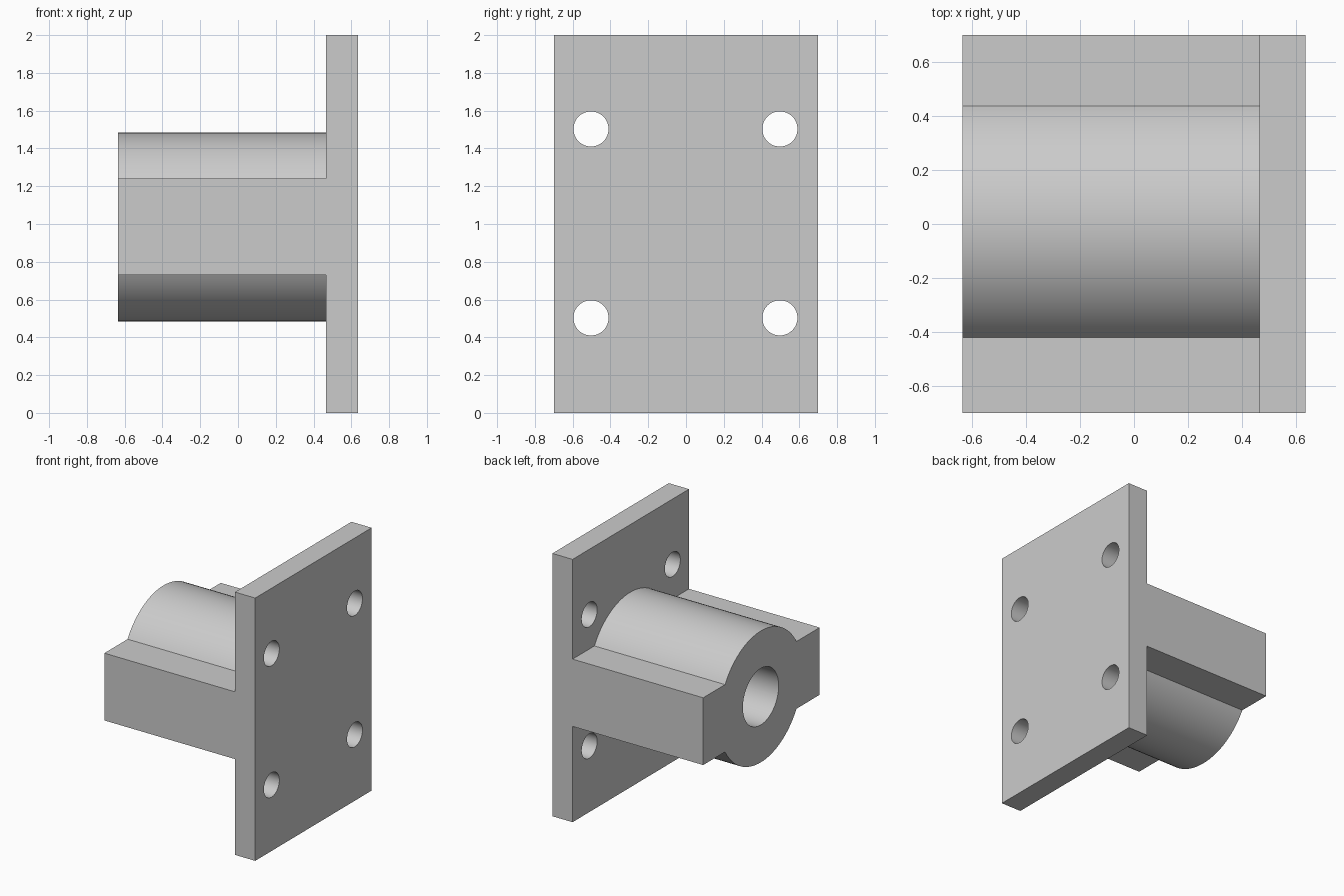
import bpy
import math

if "Cube" in bpy.data.objects:
    bpy.data.objects.remove(bpy.data.objects["Cube"], do_unlink=True)

X_END, X_FACE, X_BACK = -0.635, 0.465, 0.635   # boss end, plate face, plate back
HUB_Y, HUB_Z = 0.008, 0.985                    # axis of the boss
OVERLAP = 0.05

grey = bpy.data.materials.new("machined grey")
grey.use_nodes = True
colour = (0.6, 0.6, 0.6, 1)
grey.diffuse_color = colour
grey.node_tree.nodes["Principled BSDF"].inputs["Base Color"].default_value = colour


def finish(name):
    ob = bpy.context.object
    ob.name = name
    bpy.ops.object.transform_apply(location=True, rotation=True, scale=True)
    ob.data.materials.append(grey)
    return ob


def box(name, x0, x1, y0, y1, z0, z1):
    bpy.ops.mesh.primitive_cube_add(
        size=1, location=((x0 + x1) / 2, (y0 + y1) / 2, (z0 + z1) / 2))
    bpy.context.object.scale = (x1 - x0, y1 - y0, z1 - z0)
    return finish(name)


def rod(name, radius, x0, x1, y, z, sides=96):
    bpy.ops.mesh.primitive_cylinder_add(
        vertices=sides, radius=radius, depth=x1 - x0,
        location=((x0 + x1) / 2, y, z), rotation=(0, math.pi / 2, 0))
    return finish(name)


def combine(target, tool, operation):
    mod = target.modifiers.new(operation.title(), 'BOOLEAN')
    mod.operation, mod.solver, mod.object = operation, 'EXACT', tool
    bpy.context.view_layer.objects.active = target
    bpy.ops.object.modifier_apply(modifier=mod.name)
    bpy.data.objects.remove(tool, do_unlink=True)


# Flange plate with the wide block and round hub growing from its face
bracket = box("flanged_bearing_bracket", X_FACE, X_BACK, -0.7, 0.7, 0, 2)
block = box("side_block", X_END, X_FACE + OVERLAP, -0.7, 0.7,
            HUB_Z - 0.256, HUB_Z + 0.256)
hub = rod("hub", 0.5, X_END, X_FACE + OVERLAP, HUB_Y, HUB_Z)
combine(block, hub, 'UNION')
combine(bracket, block, 'UNION')

# Blind bore, closed by the plate
combine(bracket, rod("bore", 0.215, X_END - OVERLAP, X_FACE, HUB_Y, HUB_Z), 'DIFFERENCE')

# Four bolt holes through the plate
for y in (-0.503, 0.497):
    for z in (0.503, 1.503):
        hole = rod("bolt_hole", 0.093, X_FACE - OVERLAP, X_BACK + OVERLAP, y, z, 48)
        combine(bracket, hole, 'DIFFERENCE')

bpy.ops.object.select_all(action='DESELECT')
bracket.select_set(True)
bpy.context.view_layer.objects.active = bracket
bpy.ops.object.shade_smooth_by_angle(angle=math.radians(30))
